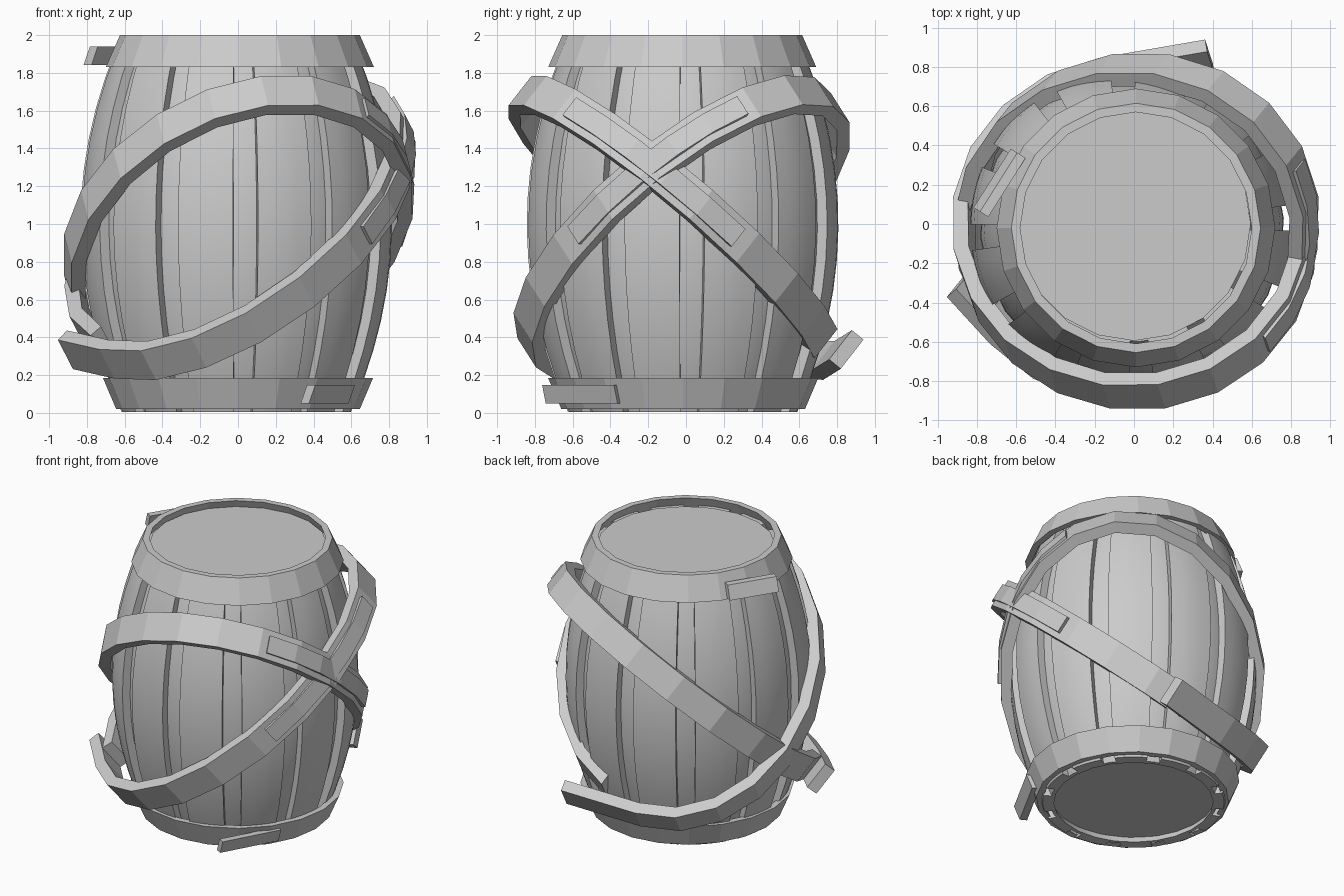
import bpy, bmesh
from math import cos, sin, radians
from mathutils import Vector as V

if "Cube" in bpy.data.objects:
    bpy.data.objects.remove(bpy.data.objects["Cube"])


def finish(name, bm, smooth=False):
    bmesh.ops.recalc_face_normals(bm, faces=bm.faces)
    me = bpy.data.meshes.new(name)
    bm.to_mesh(me)
    bm.free()
    ob = bpy.data.objects.new(name, me)
    bpy.context.collection.objects.link(ob)
    if smooth:
        bpy.ops.object.select_all(action='DESELECT')
        bpy.context.view_layer.objects.active = ob
        ob.select_set(True)
        bpy.ops.object.shade_smooth_by_angle(angle=radians(30))
    return ob


def loft(name, rings, closed=False, smooth=False):
    """Skin a list of closed cross-sections, capping the ends if open."""
    bm = bmesh.new()
    vs = [[bm.verts.new(p) for p in r] for r in rings]
    n = len(vs[0])
    for i in range(len(vs) if closed else len(vs) - 1):
        a, b = vs[i], vs[(i + 1) % len(vs)]
        for j in range(n):
            bm.faces.new((a[j], a[(j + 1) % n], b[(j + 1) % n], b[j]))
    if not closed:
        bm.faces.new(vs[0])
        bm.faces.new(vs[-1])
    return finish(name, bm, smooth)


def polar(r, deg, z):
    a = radians(deg)
    return V((r * cos(a), r * sin(a), z))


def box_section(c, out, wide, t, w):
    o, s = out * t / 2, wide * w / 2
    return [c - o - s, c + o - s, c + o + s, c - o + s]


def bulge(z):
    return 0.825 - 0.22 * (z - 1) ** 2


# staves, and the recessed inner shell seen in the gaps
offset = V((-0.01, -0.018, 0))
levels = [0.005 + 1.93 * i / 12 for i in range(13)]


def body(depth, deg, z):
    return polar(bulge(z) - depth, deg, z) + offset


for k in range(12):
    degs = [-101.5 + 30 * k + 10.4 * f for f in (-1, -0.5, 0, 0.5, 1)]
    loft(f"stave_{k + 1}", [[body(0, d, z) for d in degs]
                            + [body(0.07, d, z) for d in reversed(degs)]
                            for z in levels], smooth=True)

shell = []
for k in range(24):
    d = -101.5 + 15 * k
    shell.append([body(0.05, d, z) for z in levels]
                 + [body(0.075, d, z) for z in reversed(levels)])
loft("inner_shell", shell, closed=True, smooth=True)

# lid and base
for name, r, z0, z1 in (("lid", 0.595, 1.88, 1.945), ("base", 0.57, 0.05, 0.11)):
    loft(name, [[polar(r, 18 * k, z) for k in range(20)] for z in (z0, z1)])


# end hoops: sloping bands
def end_hoop(name, z0, z1, r0, r1, dx, dy):
    t, shift = 0.045, V((dx, dy, 0))
    loft(name, [[polar(r, 18 * k, z) + shift
                 for r, z in ((r0 - t, z0), (r0, z0), (r1, z1), (r1 - t, z1))]
                for k in range(20)], closed=True)


end_hoop("bottom_hoop", 0.02, 0.185, 0.645, 0.715, 0, -0.015)
end_hoop("top_hoop", 1.83, 2.0, 0.71, 0.635, 0.01, -0.02)


# loose hoop ends that stick out
def tongue(name, p, q, z, lean):
    p, q = V((*p, z)), V((*q, z))
    along = (q - p).normalized()
    out = V((along.y, -along.x, 0))
    if out.dot(p) < 0:
        out = -out
    wide = (V((0, 0, 1)) + out * lean).normalized()
    loft(name, [box_section(c, out, wide, 0.05, 0.105) for c in (p, q)])


tongue("bottom_hoop_end", (0.58, -0.36), (0.37, -0.74), 0.098, 0.4)
tongue("top_hoop_end", (-0.59, 0.36), (-0.78, 0.06), 1.89, -0.4)


# slanted hoops: tilted spirals whose outer end runs straight off
def slanted_hoop(name, peak, start, stop, tail, dy):
    slope, w, t = 0.82, 0.2, 0.08

    def squash(v, shift=0):
        return V((v.x * 1.01, v.y * 0.94 + shift, v.z))

    wide = V((-slope * cos(radians(peak)), -slope * sin(radians(peak)), 1)).normalized()

    def frame(d, lift=0):
        r = 0.865 - 0.05 * max(0, 1 - (start - d) / 70)
        h = cos(radians(d - peak))
        out = polar(1, d, slope * h).normalized()
        return squash(polar(r, d, 0.98 + slope * r * h), dy) + out * lift, out

    n = 19
    path = [frame(start + (stop - start) * i / n) for i in range(n + 1)]
    a, out = path[-1]
    b = frame(stop + 1)[0]
    path.append((a + (a - b).normalized() * tail, out))
    loft(name, [box_section(c, o, wide, t, w) for c, o in path])
    # narrow strap where the two hoops cross
    strap = [frame(-42 + 64 * i / 5, 0.012) for i in range(6)]
    loft(name + "_strap", [box_section(c, o, wide, t, 0.12) for c, o in strap])


slanted_hoop("hoop_high_at_back", 51, 210, -140, 0.33, -0.02)
slanted_hoop("hoop_high_at_front", -72, 440, 100, 0.55, -0.045)
